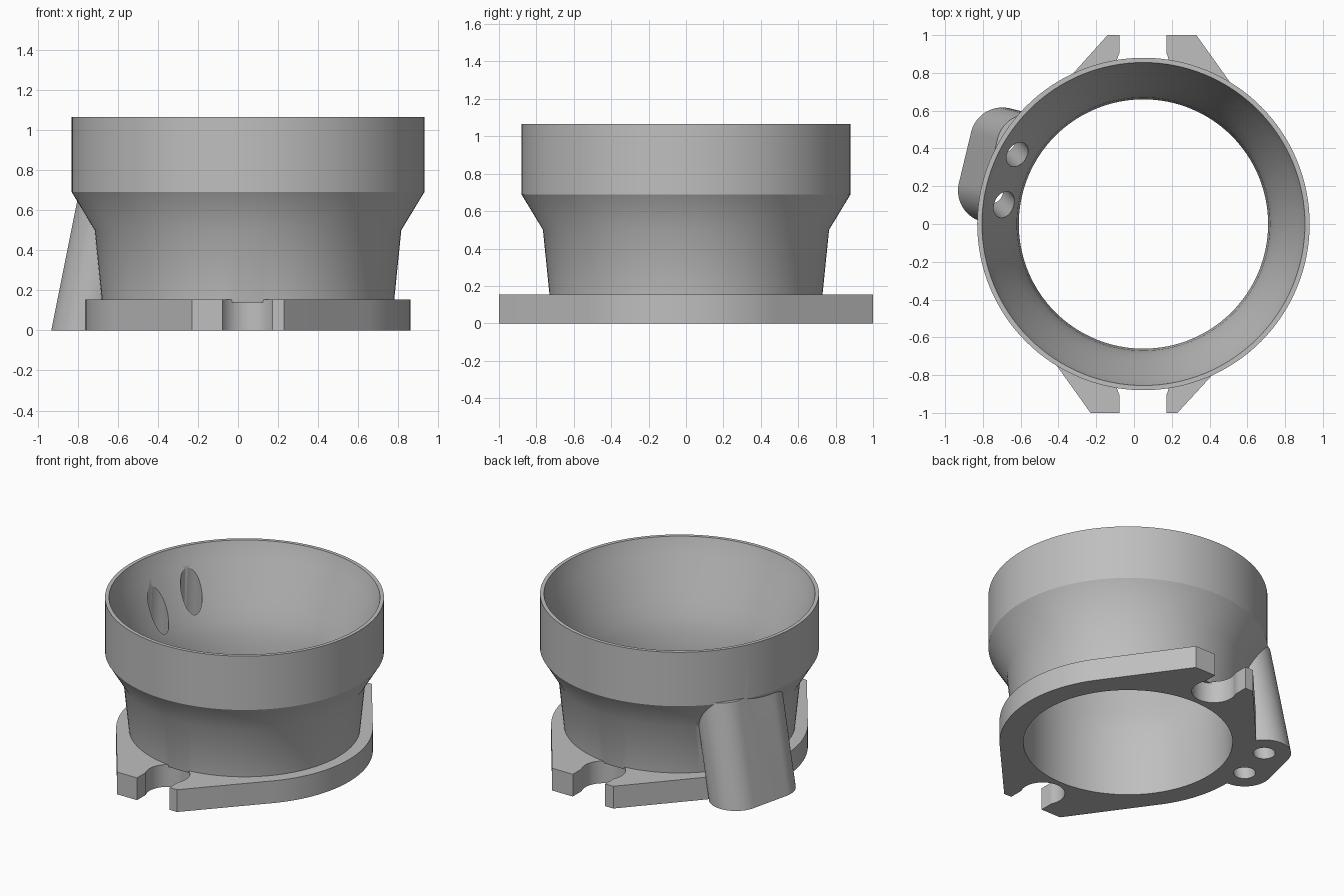
import bpy, bmesh, math
from mathutils import Vector
from mathutils.geometry import convex_hull_2d

if "Cube" in bpy.data.objects:
    bpy.data.objects.remove(bpy.data.objects["Cube"], do_unlink=True)

CX = 0.05          # axis of the round body
PLATE_TOP = 0.155

grey = bpy.data.materials.new("plain grey")
grey.use_nodes = True
colour = (0.52, 0.52, 0.52, 1)
grey.diffuse_color = colour
grey.node_tree.nodes["Principled BSDF"].inputs["Base Color"].default_value = colour


def circle(cx, cy, r, n=128):
    return [(cx + r * math.cos(math.tau * i / n), cy + r * math.sin(math.tau * i / n))
            for i in range(n)]


def hull(points):
    return [points[i] for i in convex_hull_2d([Vector(p) for p in points])]


def loft(name, sections):
    """Closed solid through (outline, height) sections with equal point counts."""
    bm = bmesh.new()
    rings = [[bm.verts.new((x, y, z)) for x, y in outline] for outline, z in sections]
    n = len(rings[0])
    for low, high in zip(rings, rings[1:]):
        for i in range(n):
            j = (i + 1) % n
            bm.faces.new((low[i], low[j], high[j], high[i]))
    bm.faces.new(rings[0][::-1])
    bm.faces.new(rings[-1])
    bmesh.ops.recalc_face_normals(bm, faces=bm.faces)
    mesh = bpy.data.meshes.new(name)
    bm.to_mesh(mesh)
    bm.free()
    mesh.materials.append(grey)
    obj = bpy.data.objects.new(name, mesh)
    bpy.context.collection.objects.link(obj)
    return obj


def turned(name, profile):
    return loft(name, [(circle(CX, 0, r), z) for r, z in profile])


def leaning(name, outline, z0, z1, lean):
    """Prism whose outline drifts sideways with height."""
    return loft(name, [([(x + lean[0] * z, y + lean[1] * z) for x, y in outline], z)
                       for z in (z0, z1)])


def combine(target, tool, operation):
    mod = target.modifiers.new(operation.lower(), "BOOLEAN")
    mod.operation = operation
    mod.solver = "EXACT"
    mod.object = tool
    bpy.context.view_layer.objects.active = target
    bpy.ops.object.modifier_apply(modifier=mod.name)
    bpy.data.objects.remove(tool, do_unlink=True)


# Base plate: round flange drawn out to lugs front and back
lugs = [(-0.14, 1), (0.33, 1), (-0.23, -1), (0.23, -1)]
plate = leaning("base_plate", hull(circle(CX, 0, 0.81) + lugs), 0, PLATE_TOP, (0, 0))

# Keyhole bolt notches in the lugs
for side in (-1, 1):
    notch = leaning("bolt_notch", circle(0.047, side * 0.84, 0.14, 48), -0.1, 0.3, (0, 0))
    combine(plate, notch, "DIFFERENCE")
    neck = [(-0.078, side * 0.86), (0.172, side * 0.86),
            (0.172, side * 1.1), (-0.078, side * 1.1)]
    combine(plate, leaning("notch_neck", neck, -0.1, 0.3, (0, 0)), "DIFFERENCE")

# Flared collar
collar = turned("flared_collar", [(0.727, 0.14), (0.73, PLATE_TOP), (0.765, 0.5),
                                  (0.88, 0.69), (0.88, 1.065)])
combine(collar, plate, "UNION")

# Leaning side duct
ends = [(-0.762, 0.177), (-0.697, 0.447)]
outline = hull(circle(*ends[0], 0.17, 64) + circle(*ends[1], 0.17, 64))
combine(collar, leaning("side_duct", outline, 0, 0.7, (0.2, -0.05)), "UNION")

# Bowl-shaped bore
bore = turned("bore", [(0.66, -0.1), (0.66, 0.35), (0.67, 0.48), (0.69, 0.575),
                       (0.722, 0.67), (0.755, 0.77), (0.82, 0.95), (0.846, 1.03),
                       (0.855, 1.065), (0.857, 1.2)])
combine(collar, bore, "DIFFERENCE")

# Two passages through the duct into the bowl
for x, y in ends:
    passage = leaning("duct_passage", circle(x, y, 0.07, 48), -0.1, 1.0, (0.1, -0.1))
    combine(collar, passage, "DIFFERENCE")

# Smooth shading with crisp edges
bpy.ops.object.select_all(action="DESELECT")
collar.select_set(True)
bpy.context.view_layer.objects.active = collar
bpy.ops.object.shade_smooth_by_angle(angle=math.radians(28))
